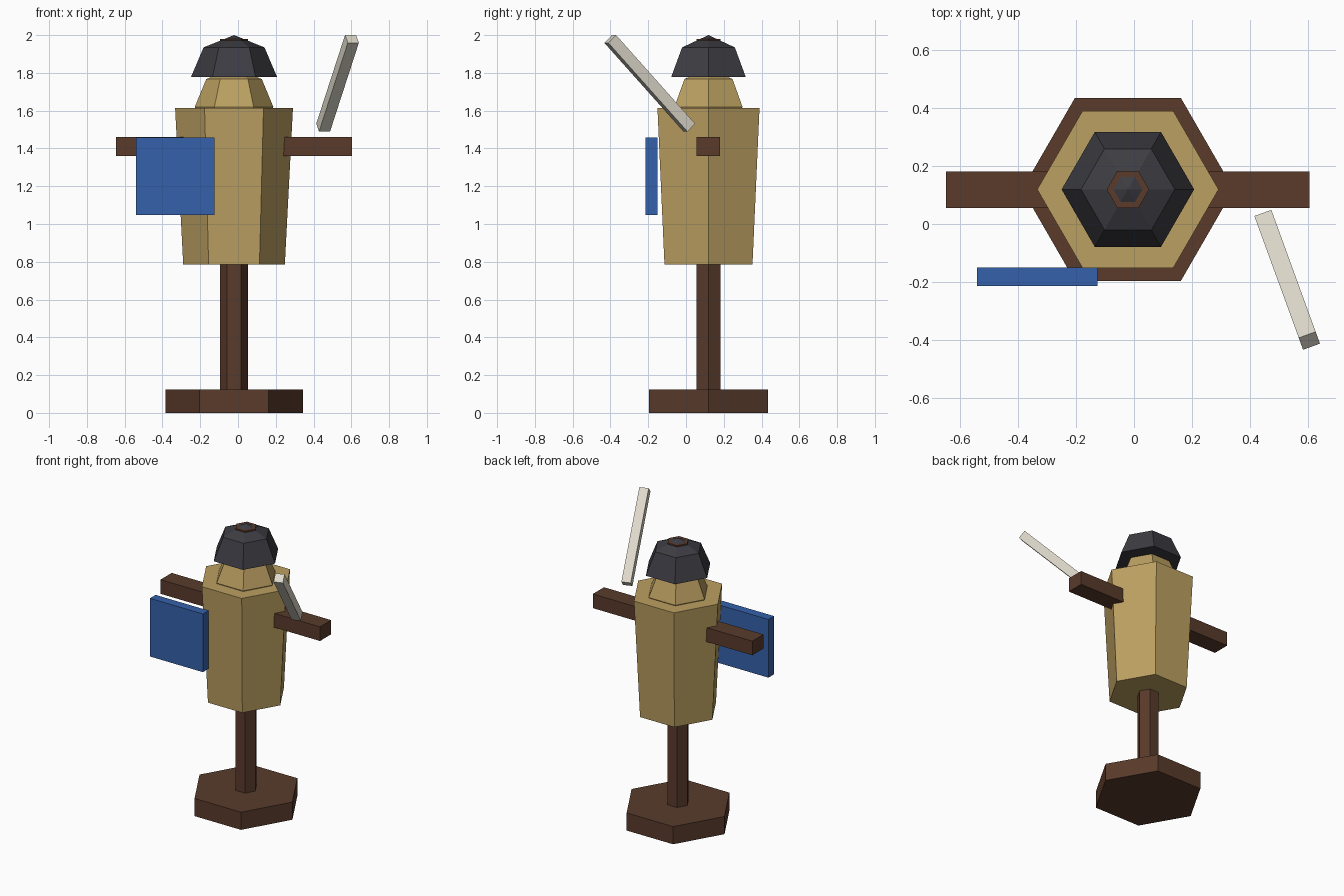
import bpy, bmesh
from math import radians, cos, sin, pi
from mathutils import Euler

if "Cube" in bpy.data.objects:
    bpy.data.objects.remove(bpy.data.objects["Cube"])

CX, CY = -0.021, 0.119   # axis of the dummy


def mat(name, rgb):
    m = bpy.data.materials.new(name)
    m.diffuse_color = (*rgb, 1)
    m.use_nodes = True
    m.node_tree.nodes["Principled BSDF"].inputs["Base Color"].default_value = m.diffuse_color
    return m


WOOD = mat("wood", (0.10, 0.043, 0.024))
STRAW = mat("straw", (0.50, 0.35, 0.12))
IRON = mat("iron", (0.045, 0.045, 0.055))
BLUE = mat("blue", (0.035, 0.12, 0.40))
PALE = mat("pale", (0.74, 0.70, 0.60))


def finish(bm, name, material):
    bmesh.ops.recalc_face_normals(bm, faces=bm.faces)
    me = bpy.data.meshes.new(name)
    bm.to_mesh(me)
    bm.free()
    me.materials.append(material)
    ob = bpy.data.objects.new(name, me)
    bpy.context.collection.objects.link(ob)
    return ob


def hex_lathe(name, profile, material):
    """Six-sided solid from (radius, z) points; radius 0 makes a tip."""
    bm = bmesh.new()
    rings = []
    for r, z in profile:
        n = 6 if r > 0 else 1
        rings.append([bm.verts.new((r * cos(i * pi / 3), r * sin(i * pi / 3), z))
                      for i in range(n)])
    for a, b in zip(rings, rings[1:]):
        for i in range(6):
            j = (i + 1) % 6
            if len(a) == 1:
                bm.faces.new((a[0], b[j], b[i]))
            elif len(b) == 1:
                bm.faces.new((a[i], a[j], b[0]))
            else:
                bm.faces.new((a[i], a[j], b[j], b[i]))
    for ring in (rings[0], rings[-1]):
        if len(ring) == 6:
            bm.faces.new(ring)
    ob = finish(bm, name, material)
    ob.location = (CX, CY, 0)
    return ob


def box(name, center, size, material, rot=(0, 0, 0)):
    bm = bmesh.new()
    bmesh.ops.create_cube(bm, size=1)
    bmesh.ops.scale(bm, vec=size, verts=bm.verts)
    ob = finish(bm, name, material)
    ob.location = center
    ob.rotation_euler = Euler([radians(a) for a in rot])
    return ob


def dome(r, h, z, angles):
    """Profile points of a low-poly dome."""
    return [(0 if abs(a) == 90 else r * cos(radians(a)), z + h * sin(radians(a)))
            for a in angles]


# Stand and pole (the pole pokes through the helmet)
hex_lathe("base", [(0.364, 0), (0.364, 0.125)], WOOD)
hex_lathe("pole", [(0.073, 0.06), (0.073, 1.98)], WOOD)

# Stuffed body, head and helmet
hex_lathe("body", [(0.269, 0.785), (0.312, 1.615)], STRAW)
hex_lathe("head", dome(0.208, 0.208, 1.62, (-90, -45, 0, 45, 90)), STRAW)
hex_lathe("helmet", dome(0.228, 0.222, 1.778, (0, 45, 90)), IRON)

# Crossbar arms
box("arms", (CX, 0.118, 1.41), (1.25, 0.125, 0.10), WOOD)

# Shield and stick
box("shield", (-0.333, -0.182, 1.253), (0.415, 0.063, 0.412), BLUE)
box("stick", (0.527, -0.192, 1.745), (0.062, 0.06, 0.648), PALE, (43.5, 0, 20))
